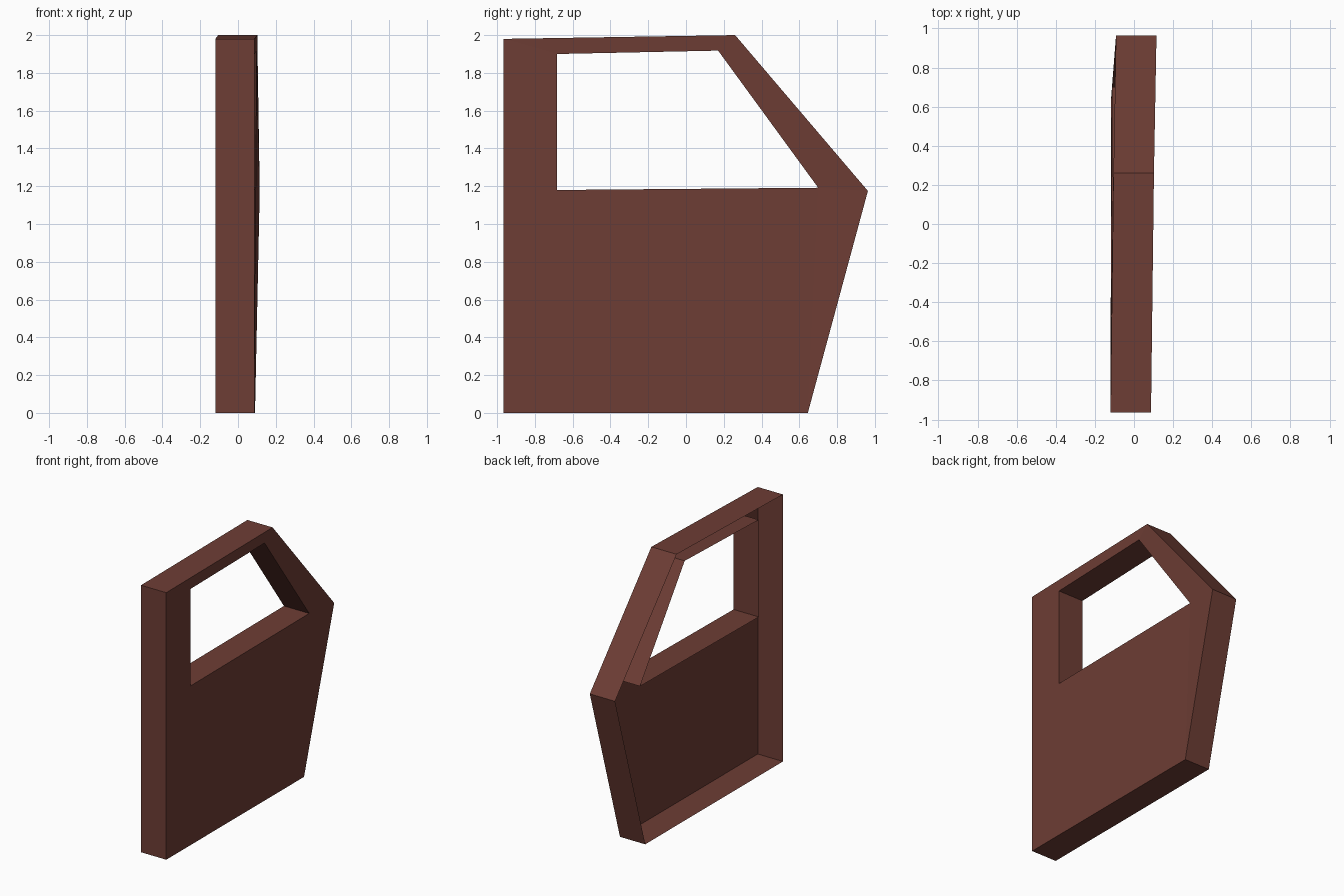
import bpy, bmesh
from mathutils import Vector

if "Cube" in bpy.data.objects:
    bpy.data.objects.remove(bpy.data.objects["Cube"])

DEPTH = 0.207  # width of the folded edges

paint = bpy.data.materials.new("dark red brown paint")
paint.diffuse_color = (0.155, 0.047, 0.035, 1)
paint.use_nodes = True
paint.node_tree.nodes["Principled BSDF"].inputs["Base Color"].default_value = paint.diffuse_color

# Outer skin corners and window corners, on the +x side
outline = [(0.087, -0.965, 0), (0.09, 0.645, 0), (0.115, 0.963, 1.175),
           (0.102, 0.26, 2.0), (0.087, -0.965, 1.98)]
window = [(0.087, -0.682, 1.18), (0.094, 0.70, 1.192),
          (0.099, 0.17, 1.918), (0.088, -0.682, 1.90)]


def finish(name, bm):
    mesh = bpy.data.meshes.new(name)
    bm.to_mesh(mesh)
    bm.free()
    mesh.materials.append(paint)
    obj = bpy.data.objects.new(name, mesh)
    bpy.context.collection.objects.link(obj)


# Door skin with its window opening, and folded edges around both loops
bm = bmesh.new()
o = [bm.verts.new(p) for p in outline]
w = [bm.verts.new(p) for p in window]
for face in ((o[0], o[1], w[1], w[0]), (o[1], o[2], w[1]),
             (o[2], o[3], w[2], w[1]), (o[3], o[4], w[3], w[2]),
             (o[4], o[0], w[0], w[3])):
    bm.faces.new(face)

for loop, flip in ((o, False), (w, True)):
    inner = [bm.verts.new(v.co - Vector((DEPTH, 0, 0))) for v in loop]
    for i in range(len(loop)):
        j = (i + 1) % len(loop)
        quad = [loop[j], loop[i], inner[i], inner[j]]
        bm.faces.new(quad[::-1] if flip else quad)
finish("door_shell", bm)
